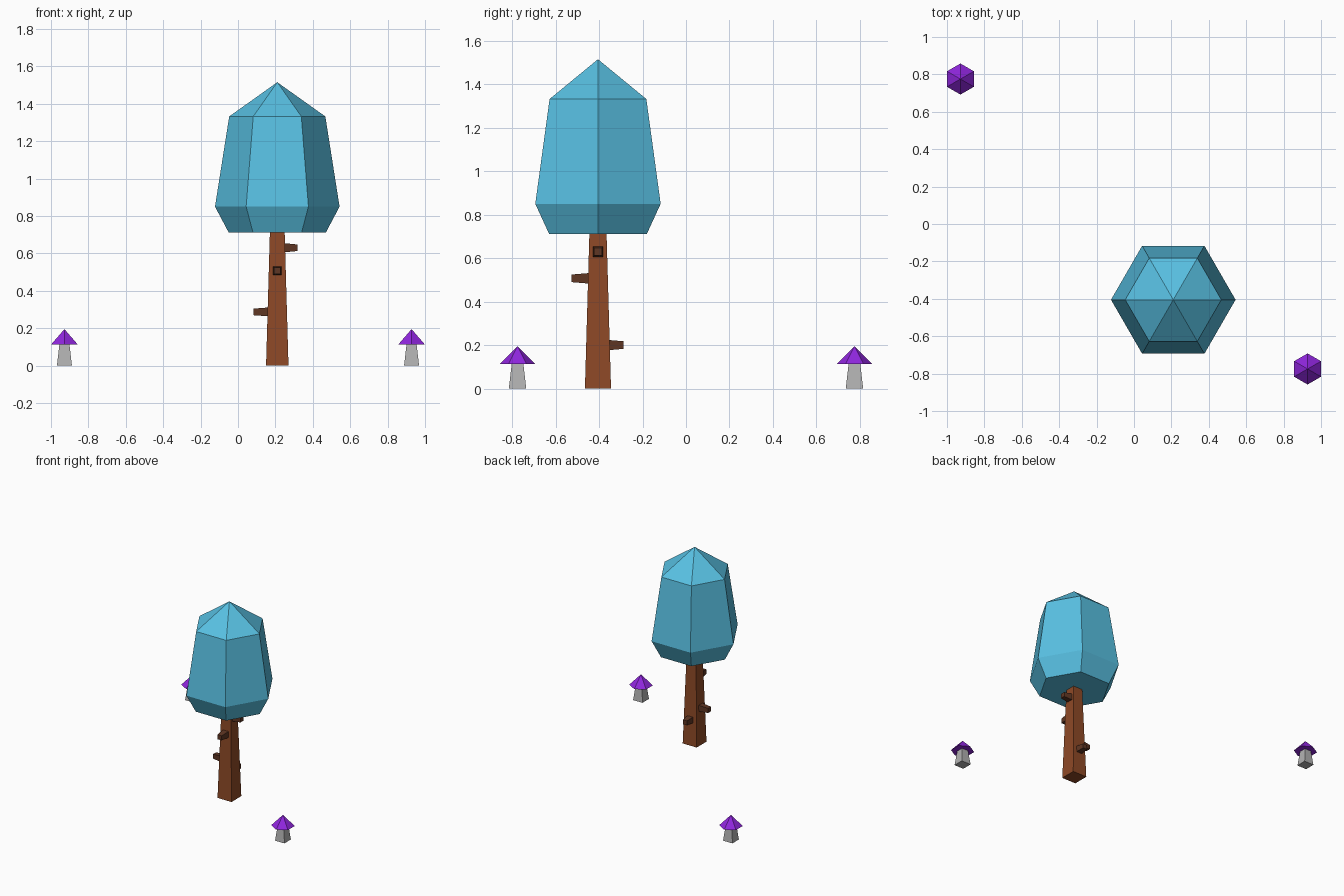
import bpy, bmesh, math
from mathutils import Matrix, Vector

if "Cube" in bpy.data.objects:
    bpy.data.objects.remove(bpy.data.objects["Cube"])


def material(name, rgb):
    m = bpy.data.materials.new(name)
    lin = [c / 255 / 12.92 if c <= 10 else ((c / 255 + 0.055) / 1.055) ** 2.4 for c in rgb]
    m.diffuse_color = (*lin, 1)
    m.use_nodes = True
    m.node_tree.nodes["Principled BSDF"].inputs["Base Color"].default_value = m.diffuse_color
    return m


blue = material("leaf blue", (88, 192, 226))
bark = material("bark brown", (142, 73, 38))
dark_bark = material("dark bark", (95, 54, 35))
purple = material("cap purple", (144, 38, 222))
grey = material("stem grey", (178, 178, 178))


def stacked(name, rings, sides, phase, mat, matrix):
    """Closed faceted solid from (radius, height) rings; radius 0 makes a tip."""
    bm = bmesh.new()
    loops = []
    for r, z in rings:
        if r == 0:
            loops.append([bm.verts.new((0, 0, z))])
        else:
            angles = [phase + math.tau * i / sides for i in range(sides)]
            loops.append([bm.verts.new((r * math.cos(a), r * math.sin(a), z)) for a in angles])
    for lo, hi in zip(loops, loops[1:]):
        for i in range(sides):
            j = (i + 1) % sides
            if len(hi) == 1:
                bm.faces.new((lo[i], lo[j], hi[0]))
            else:
                bm.faces.new((lo[i], lo[j], hi[j], hi[i]))
    for loop in (loops[0], loops[-1]):
        if len(loop) > 1:
            bm.faces.new(loop)
    bm.transform(matrix)
    bmesh.ops.recalc_face_normals(bm, faces=bm.faces)
    mesh = bpy.data.meshes.new(name)
    bm.to_mesh(mesh)
    bm.free()
    mesh.materials.append(mat)
    ob = bpy.data.objects.new(name, mesh)
    bpy.context.collection.objects.link(ob)
    return ob


Q = math.pi / 4
R2 = math.sqrt(2)
tree = Matrix.Translation((0.21, -0.405, 0))

# Tree crown and square tapering trunk
stacked("crown", [(0.26, 0.712), (0.333, 0.85), (0.257, 1.332), (0, 1.515)], 6, 0, blue, tree)
stacked("trunk", [(0.06 * R2, 0), (0.039 * R2, 0.73)], 4, Q, bark, tree)

# Branch stubs: direction, height, reach from trunk axis
stubs = [((1, 0, 0), 0.63, 0.107), ((-1, 0, 0), 0.287, 0.128),
         ((0, -1, 0), 0.507, 0.122), ((0, 1, 0), 0.20, 0.118)]
for k, (d, z, reach) in enumerate(stubs):
    turn = Vector(d).to_track_quat('Z', 'Y').to_matrix().to_4x4()
    place = tree @ Matrix.Translation((0, 0, z)) @ turn
    stacked(f"branch_{k + 1}", [(0.025 * R2, 0.03), (0.0175 * R2, reach)], 4, Q, dark_bark, place)

# Two mushrooms at opposite corners
for k, s in enumerate((-1, 1)):
    place = Matrix.Translation((0.928 * s, -0.775 * s, 0))
    stacked(f"mushroom_stem_{k + 1}", [(0.04 * R2, 0), (0.025 * R2, 0.13)], 4, Q, grey, place)
    stacked(f"mushroom_cap_{k + 1}", [(0.083, 0.112), (0, 0.195)], 6, math.pi / 6, purple, place)
